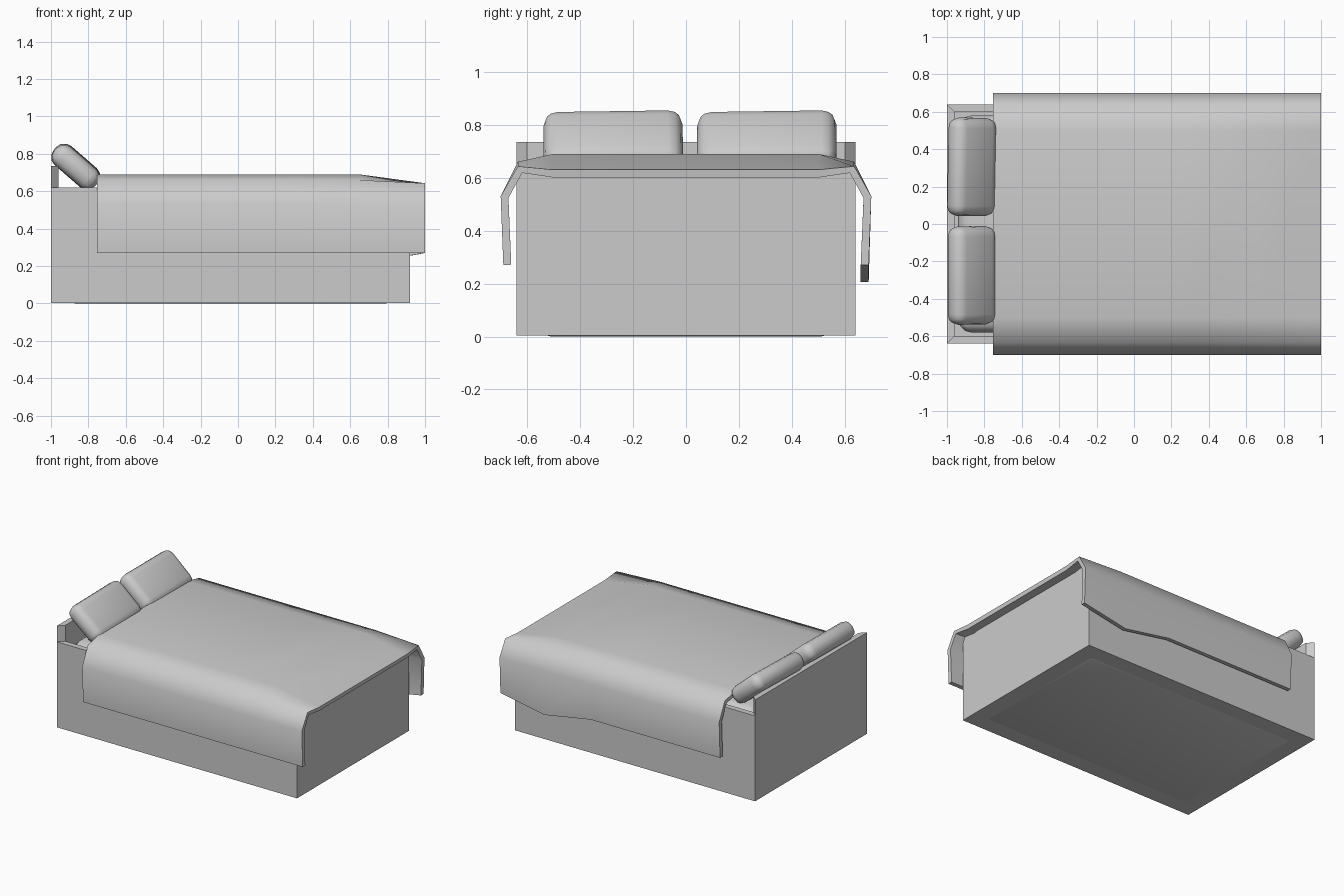
import bpy, bmesh, math
from mathutils import Matrix

if "Cube" in bpy.data.objects:
    bpy.data.objects.remove(bpy.data.objects["Cube"])


def make_object(name, bm):
    bmesh.ops.recalc_face_normals(bm, faces=bm.faces[:])
    mesh = bpy.data.meshes.new(name)
    bm.to_mesh(mesh)
    bm.free()
    obj = bpy.data.objects.new(name, mesh)
    bpy.context.collection.objects.link(obj)
    return obj


def smooth(obj, degrees):
    bpy.ops.object.select_all(action='DESELECT')
    obj.select_set(True)
    bpy.context.view_layer.objects.active = obj
    for mod in list(obj.modifiers):
        bpy.ops.object.modifier_apply(modifier=mod.name)
    bpy.ops.object.shade_smooth_by_angle(angle=math.radians(degrees))


def box_bmesh(lo, hi):
    bm = bmesh.new()
    bmesh.ops.create_cube(bm, size=1)
    for v in bm.verts:
        v.co = [(a + b) / 2 + c * (b - a) for a, b, c in zip(lo, hi, v.co)]
    return bm


def rounded_box(name, lo, hi, radius, segments):
    obj = make_object(name, box_bmesh(lo, hi))
    mod = obj.modifiers.new("Round", 'BEVEL')
    mod.width = radius
    mod.segments = segments
    smooth(obj, 60)
    return obj


# Bed frame: box with a mitred rim, sunken well and raised headboard
bm = box_bmesh((-1, -0.64, 0.003), (0.92, 0.64, 0.62))
top = max(bm.faces, key=lambda f: f.calc_center_median().z)
rim = bmesh.ops.inset_region(bm, faces=[top], thickness=0.057)["faces"]
head = min(rim, key=lambda f: f.calc_center_median().x)
for face, dz in ((top, -0.56), (head, 0.115)):
    new = bmesh.ops.extrude_discrete_faces(bm, faces=[face])["faces"][0]
    bmesh.ops.translate(bm, verts=new.verts[:], vec=(0, 0, dz))
make_object("bed_frame", bm)

# Mattress sitting in the well
rounded_box("mattress", (-0.94, -0.58, 0), (0.86, 0.58, 0.615), 0.07, 3)

# Blanket: draped cross-section lofted along the bed
stations = [  # x, centre height, shoulder height, back hem height
    (-0.755, 0.69, 0.66, 0.27), (0.28, 0.69, 0.66, 0.27),
    (0.65, 0.69, 0.66, 0.205), (1.0, 0.63, 0.643, 0.27)]
bm = bmesh.new()
rows = []
for x, mid, shoulder, hem in stations:
    profile = [(-0.69, 0.27), (-0.70, 0.53), (-0.635, shoulder), (-0.5, mid),
               (0.5, mid), (0.635, shoulder), (0.70, 0.53), (0.69, hem)]
    rows.append([bm.verts.new((x, y, z)) for y, z in profile])
for a, b in zip(rows, rows[1:]):
    for i in range(len(a) - 1):
        bm.faces.new((a[i], b[i], b[i + 1], a[i + 1]))
blanket = make_object("blanket", bm)
if sum(p.normal.z for p in blanket.data.polygons) < 0:
    blanket.data.flip_normals()
shell = blanket.modifiers.new("Thickness", 'SOLIDIFY')
shell.thickness = 0.03
shell.offset = -1
smooth(blanket, 60)

# Two pillows leaning on the headboard
for name, y, roll, yaw in (("pillow_left", -0.275, 0.8, 0), ("pillow_right", 0.305, 0.8, -1)):
    pillow = rounded_box(name, (-0.145, -0.263, -0.063), (0.145, 0.263, 0.063), 0.055, 3)
    pillow.data.transform(Matrix.Translation((-0.868, y, 0.732))
                          @ Matrix.Rotation(math.radians(yaw), 4, 'Z')
                          @ Matrix.Rotation(math.radians(roll), 4, 'X')
                          @ Matrix.Rotation(math.radians(41), 4, 'Y'))
